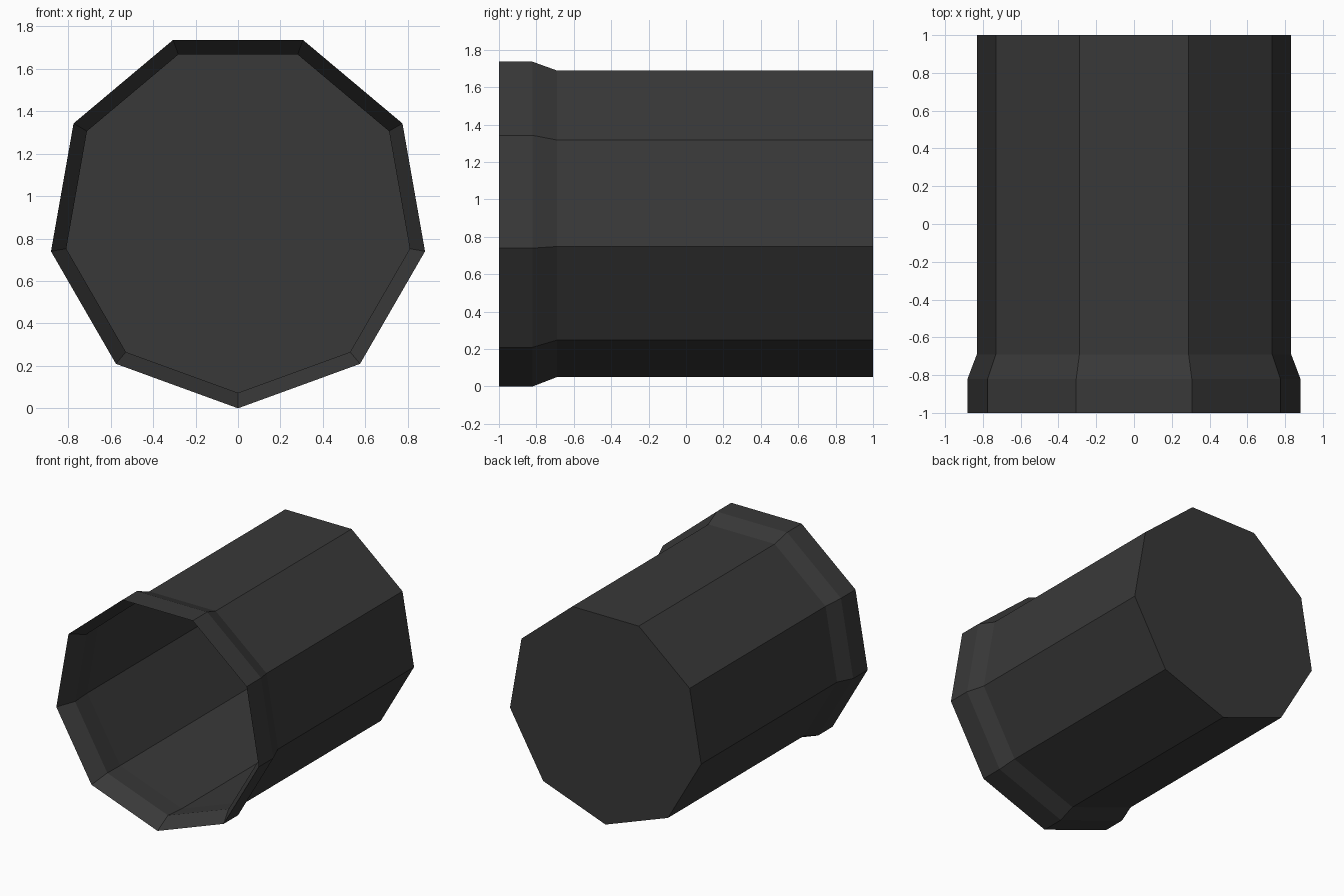
import bpy, bmesh, math

cube = bpy.data.objects.get("Cube")
if cube:
    bpy.data.objects.remove(cube, do_unlink=True)

SIDES = 9
CENTRE_Z = 0.895

# One dark grey for the whole cup
mat = bpy.data.materials.new("dark_grey")
mat.use_nodes = True
grey = (0.04, 0.04, 0.04, 1)
mat.diffuse_color = grey
mat.node_tree.nodes["Principled BSDF"].inputs["Base Color"].default_value = grey

# (y, radius) from the closed back, over the flared lip, to the inner floor
profile = [
    (1.0, 0.845), (-0.69, 0.845), (-0.82, 0.895), (-1.0, 0.895),
    (-0.87, 0.822), (-0.70, 0.835), (0.98, 0.835),
]

bm = bmesh.new()


def ring(y, radius):
    """Nine-sided ring around the y axis with one corner pointing down."""
    angles = [2 * math.pi * i / SIDES for i in range(SIDES)]
    return [bm.verts.new((radius * math.sin(a), y, CENTRE_Z - radius * math.cos(a)))
            for a in angles]


# Walls and lip
rings = [ring(y, r) for y, r in profile]
for a, b in zip(rings, rings[1:]):
    for i in range(SIDES):
        j = (i + 1) % SIDES
        bm.faces.new((a[i], a[j], b[j], b[i]))

# Back cap and inner floor
bm.faces.new(rings[0])
bm.faces.new(rings[-1])
bmesh.ops.recalc_face_normals(bm, faces=bm.faces)

mesh = bpy.data.meshes.new("open_cup")
bm.to_mesh(mesh)
bm.free()
mesh.materials.append(mat)
cup = bpy.data.objects.new("open_cup", mesh)
bpy.context.collection.objects.link(cup)
